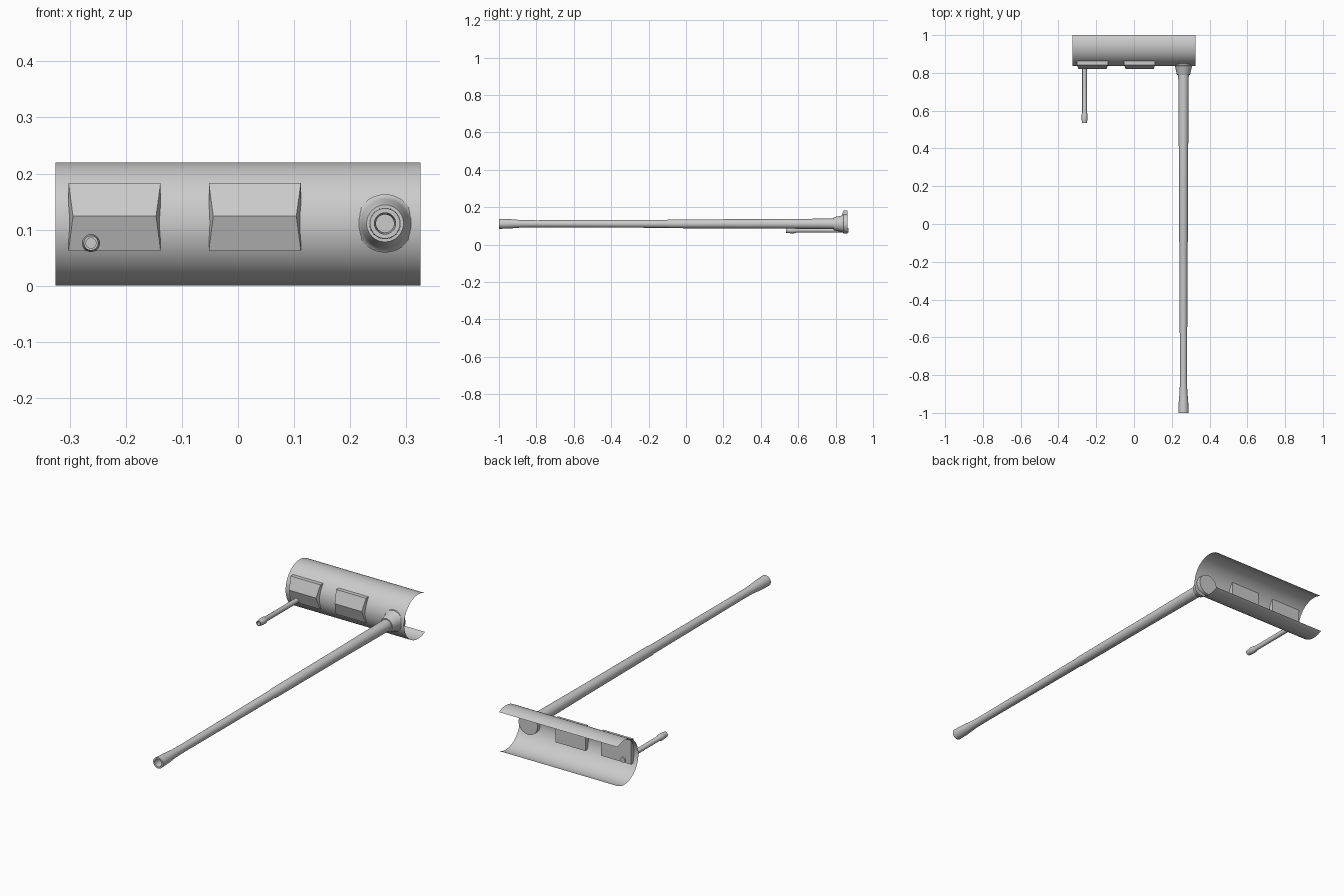
import bpy, bmesh, math
from mathutils import Matrix, Vector

if "Cube" in bpy.data.objects:
    bpy.data.objects.remove(bpy.data.objects["Cube"])

grey = bpy.data.materials.new("light grey metal")
grey.diffuse_color = (0.6, 0.6, 0.6, 1)
grey.use_nodes = True
grey.node_tree.nodes["Principled BSDF"].inputs["Base Color"].default_value = grey.diffuse_color


def make_object(name, bm, smooth=True):
    mesh = bpy.data.meshes.new(name)
    bm.to_mesh(mesh)
    bm.free()
    mesh.materials.append(grey)
    ob = bpy.data.objects.new(name, mesh)
    bpy.context.collection.objects.link(ob)
    if smooth:
        bpy.ops.object.select_all(action='DESELECT')
        ob.select_set(True)
        bpy.context.view_layer.objects.active = ob
        bpy.ops.object.shade_smooth_by_angle(angle=math.radians(35))
    return ob


def lathe(name, x, z, profile, steps):
    """Spin (y, radius) points around an axis along y; ends at radius 0 close up."""
    bm = bmesh.new()
    verts = [bm.verts.new((x + r, y, z)) for y, r in profile]
    edges = [bm.edges.new(pair) for pair in zip(verts, verts[1:])]
    bmesh.ops.spin(bm, geom=verts + edges, cent=(x, 0, z), axis=(0, 1, 0),
                   angle=math.tau, steps=steps)
    bmesh.ops.remove_doubles(bm, verts=bm.verts[:], dist=1e-5)
    bmesh.ops.recalc_face_normals(bm, faces=bm.faces[:])
    return make_object(name, bm)


# Curved shield: open shell, 240 degree arc, open at the back
R, CY, CZ, HALF = 0.11, 0.947, 0.11, 0.325
bm = bmesh.new()
rows = []
for i in range(41):
    a = math.radians(-119 + 238 * i / 40)
    y, z = CY - R * math.cos(a), CZ + R * math.sin(a)
    rows.append([bm.verts.new((sx * HALF, y, z)) for sx in (-1, 1)])
for (a, b), (c, d) in zip(rows, rows[1:]):
    bm.faces.new((a, b, d, c))
make_object("curved_shield", bm)

# Ridged hatch covers on the shield front
for name, x in (("left_hatch", -0.22), ("middle_hatch", 0.03)):
    bm = bmesh.new()
    sides = []
    for s in (-1, 1):
        pts = [(0.082, 0.863, 0.183), (0.082, 0.843, 0.183), (0.074, 0.820, 0.124),
               (0.082, 0.841, 0.062), (0.082, 0.863, 0.062)]
        sides.append([bm.verts.new((x + s * w, y, z)) for w, y, z in pts])
    for s in sides:
        bm.faces.new((s[0], s[1], s[3], s[4]))
        bm.faces.new((s[1], s[2], s[3]))
    for i in range(5):
        j = (i + 1) % 5
        bm.faces.new((sides[0][i], sides[0][j], sides[1][j], sides[1][i]))
    bmesh.ops.recalc_face_normals(bm, faces=bm.faces[:])
    make_object(name, bm, smooth=False)

# Collar where the barrel meets the shield
lathe("barrel_collar", 0.262, 0.111,
      [(0.863, 0), (0.863, 0.052), (0.842, 0.052), (0.838, 0.047), (0.828, 0.043),
       (0.795, 0.036), (0.788, 0.033), (0.788, 0)], 32)

# Long barrel with stepped tube, flared muzzle and bore
lathe("long_barrel", 0.262, 0.111,
      [(0.80, 0), (0.80, 0.028), (0.40, 0.025), (-0.09, 0.0235), (-0.10, 0.0215),
       (-0.80, 0.019), (-0.88, 0.020), (-0.94, 0.025), (-1.0, 0.027),
       (-1.0, 0.019), (-0.94, 0.016), (-0.80, 0.016), (-0.80, 0)], 32)

# Small secondary barrel with wider tip and bore
lathe("small_barrel", -0.262, 0.076,
      [(0.87, 0), (0.87, 0.012), (0.59, 0.012), (0.58, 0.016), (0.56, 0.016),
       (0.535, 0.013), (0.535, 0.009), (0.57, 0.009), (0.57, 0)], 20)
